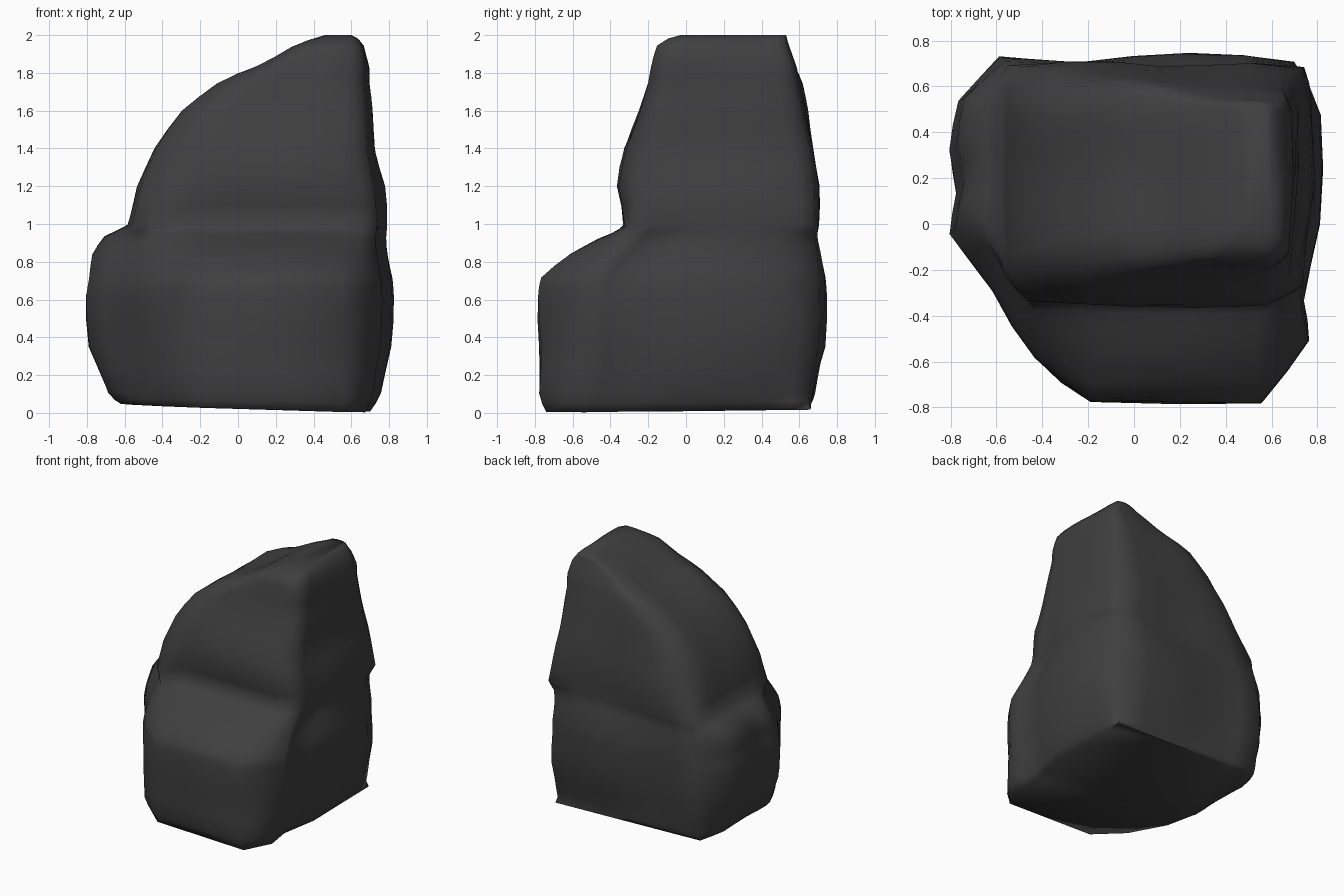
import bpy, bmesh, math
from mathutils import Vector, noise

cube = bpy.data.objects.get("Cube")
if cube:
    bpy.data.objects.remove(cube, do_unlink=True)

# Dark stone colour
stone = bpy.data.materials.new("dark_stone")
stone.use_nodes = True
colour = (0.05, 0.05, 0.05, 1)
stone.diffuse_color = colour
bsdf = stone.node_tree.nodes["Principled BSDF"]
bsdf.inputs["Base Color"].default_value = colour
bsdf.inputs["Roughness"].default_value = 0.9

# Plan outlines in a unit square, from the foot to the upper block
FOOT = [(-1, -.05), (-.92, -.36), (-.68, -.74), (-.36, -1), (.8, -1),
        (.96, -.7), (.92, -.42), (1, 0), (1, .7), (1, 1), (.3, 1),
        (-.3, 1), (-.95, 1), (-1, .68), (-1, .4), (-1, .2)]
BODY = [(-1, -.05), (-.74, -.36), (-.53, -.76), (-.25, -1), (.7, -1),
        (.94, -.64), (.9, -.43), (1, 0), (1, .63), (.87, .93), (.3, .97),
        (-.3, .91), (-.72, .96), (-.94, .7), (-.99, .42), (-.95, .18)]
SHOULDER = [(-1, -.4), (-.98, -.8), (-.85, -1), (-.25, -1), (.72, -1),
            (.95, -.9), (.96, -.5), (1, 0), (1, .7), (.97, .98), (.3, 1),
            (-.3, 1), (-.97, 1), (-1, .75), (-1, .4), (-1, .1)]
UPPER = [(-1, -.4), (-.98, -.72), (-.74, -.97), (-.25, -1), (.72, -1),
         (.94, -.86), (.97, -.5), (1, 0), (1, .7), (.9, .95), (.3, 1),
         (-.3, 1), (-.78, .97), (-.97, .75), (-1, .4), (-1, .1)]
OUTLINES = (FOOT, BODY, SHOULDER, UPPER, UPPER)

# Height, x range, y range, position between the outlines
LEVELS = [
    (0, -.62, .70, -.74, .66, 0),
    (.10, -.69, .75, -.78, .69, .4),
    (.35, -.80, .81, -.78, .76, .9),
    (.62, -.82, .81, -.78, .77, 1),
    (.71, -.80, .81, -.77, .77, 1),
    (.84, -.78, .79, -.62, .75, 1.05),
    (.93, -.71, .78, -.47, .72, 1.3),
    (.99, -.58, .78, -.33, .70, 2),
    (1.20, -.54, .77, -.36, .70, 2.9),
    (1.40, -.44, .73, -.32, .68, 3),
    (1.60, -.30, .71, -.25, .64, 3),
    (1.74, -.11, .69, -.20, .61, 3),
    (1.83, .10, .69, -.18, .59, 3),
    (1.94, .28, .66, -.15, .55, 3),
    (2.0, .46, .60, -.03, .53, 3),
]


def ring_point(level, i):
    z, x0, x1, y0, y1, pos = level
    k = int(pos)
    p = Vector(OUTLINES[k][i]).lerp(Vector(OUTLINES[k + 1][i]), pos - k)
    x = x0 + (x1 - x0) * (p.x + 1) / 2
    y = y0 + (y1 - y0) * (p.y + 1) / 2
    if z == 0:  # the underside rises gently towards one side
        z = .03 * (x1 - x) + .012 * (y - y0)
    return Vector((x, y, z))


# Loft the rock through its levels
bm = bmesh.new()
n = len(BODY)
rings = [[bm.verts.new(ring_point(lv, i)) for i in range(n)] for lv in LEVELS]
for low, high in zip(rings, rings[1:]):
    for i in range(n):
        j = (i + 1) % n
        bm.faces.new((low[i], low[j], high[j], high[i]))
bmesh.ops.subdivide_edges(bm, edges=bm.edges[:], cuts=1, use_grid_fill=True)

# Soften the edges and weather the surface
inner = [v for v in bm.verts if not v.is_boundary]
bmesh.ops.smooth_vert(bm, verts=inner, factor=.25, use_axis_x=True,
                      use_axis_y=True, use_axis_z=True)
bm.normal_update()
for v in inner:
    lump = noise.noise(v.co * 2.6 + Vector((3, 1, 7)))
    v.co += v.normal * lump * .025

# Close the base and the crest
bmesh.ops.holes_fill(bm, edges=[e for e in bm.edges if e.is_boundary], sides=0)
bmesh.ops.recalc_face_normals(bm, faces=bm.faces[:])

mesh = bpy.data.meshes.new("rock")
bm.to_mesh(mesh)
bm.free()
mesh.materials.append(stone)
rock = bpy.data.objects.new("rock", mesh)
bpy.context.collection.objects.link(rock)
bpy.ops.object.select_all(action='DESELECT')
rock.select_set(True)
bpy.context.view_layer.objects.active = rock
bpy.ops.object.shade_smooth_by_angle(angle=math.radians(80))
